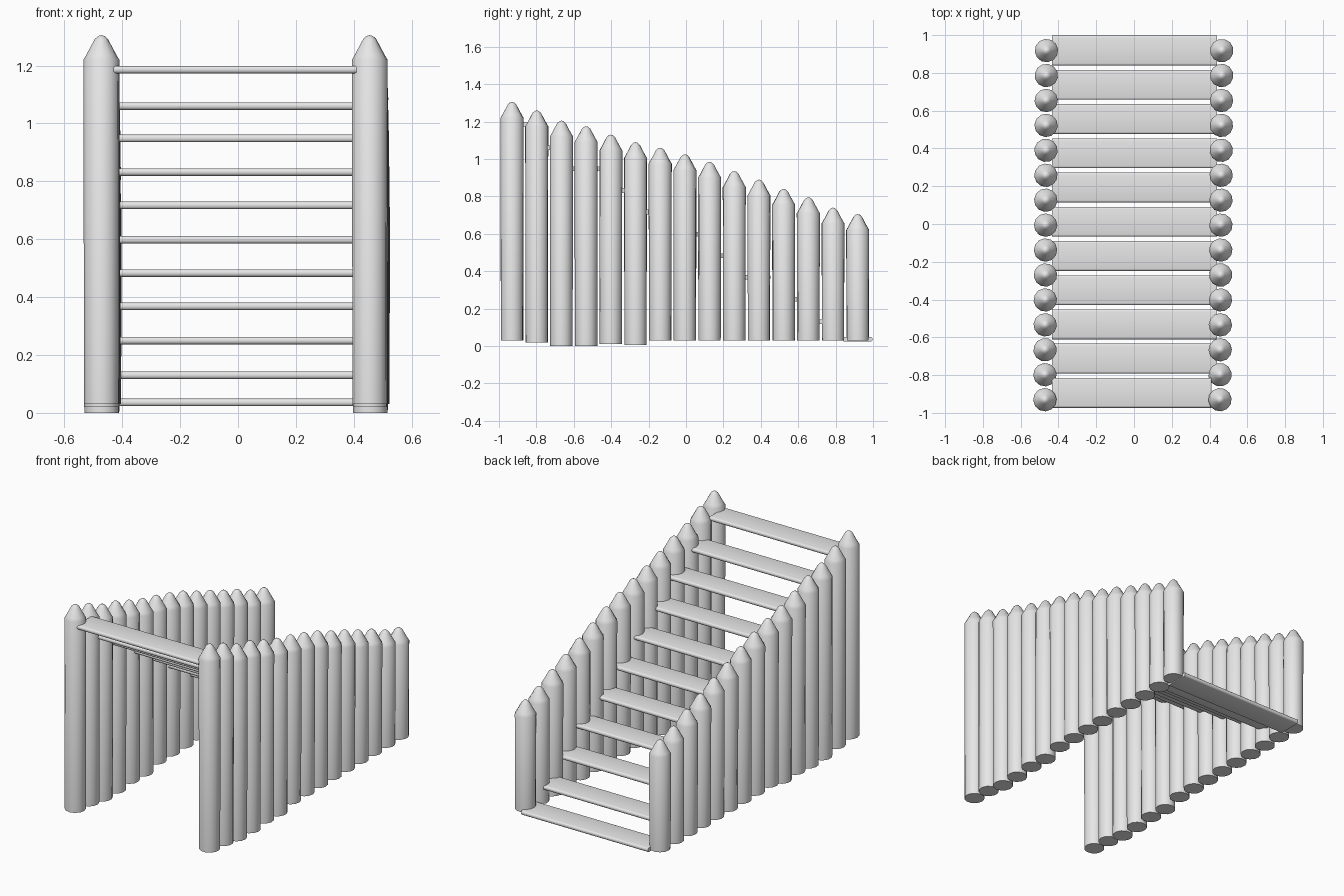
import bpy
import bmesh
import math
import random
from mathutils import Matrix, Vector

random.seed(4)
if "Cube" in bpy.data.objects:
    bpy.data.objects.remove(bpy.data.objects["Cube"])

# Plain grey for everything
GREY = (0.8, 0.8, 0.8, 1)
grey = bpy.data.materials.new("plain grey")
grey.use_nodes = True
grey.diffuse_color = GREY
grey.node_tree.nodes["Principled BSDF"].inputs["Base Color"].default_value = GREY


def finish(name, bm, angle):
    """Turn a bmesh into a shaded, coloured object."""
    bmesh.ops.recalc_face_normals(bm, faces=bm.faces)
    mesh = bpy.data.meshes.new(name)
    bm.to_mesh(mesh)
    bm.free()
    mesh.materials.append(grey)
    obj = bpy.data.objects.new(name, mesh)
    bpy.context.collection.objects.link(obj)
    bpy.ops.object.select_all(action='DESELECT')
    obj.select_set(True)
    bpy.context.view_layer.objects.active = obj
    bpy.ops.object.shade_smooth_by_angle(angle=math.radians(angle))
    return obj


def post(name, x, y, bottom, top, sides=12):
    """Log with a blunt sharpened tip."""
    bm = bmesh.new()
    turn = random.uniform(0, math.tau / sides)
    profile = [(0.06, bottom), (0.062, top - 0.085), (0.052, top - 0.068),
               (0.023, top - 0.014), (0.011, top - 0.003)]
    rings = []
    for r, z in profile:
        ring = []
        for i in range(sides):
            a = turn + math.tau * i / sides
            ring.append(bm.verts.new((x + r * math.cos(a), y + r * math.sin(a), z)))
        rings.append(ring)
    for low, high in zip(rings, rings[1:]):
        for i in range(sides):
            j = (i + 1) % sides
            bm.faces.new((low[i], low[j], high[j], high[i]))
    bm.faces.new(rings[0])
    tip = bm.verts.new((x, y, top))
    for i in range(sides):
        bm.faces.new((rings[-1][i], rings[-1][(i + 1) % sides], tip))
    finish(name, bm, 50)


def plank(name, left, right, y, z, depth=0.158, thick=0.026):
    """Step board with rounded long edges."""
    bm = bmesh.new()
    size = Matrix.Diagonal((right - left, depth, thick, 1))
    bmesh.ops.create_cube(bm, size=1, matrix=Matrix.Translation(
        Vector(((left + right) / 2, y, z))) @ size)
    long_edges = [e for e in bm.edges
                  if abs(e.verts[0].co.x - e.verts[1].co.x) > 0.1]
    bmesh.ops.bevel(bm, geom=long_edges, offset=0.011, segments=3,
                    profile=0.5, affect='EDGES')
    finish(name, bm, 40)


# Two rows of posts, tall at the front and short at the back
TOPS = [1.305, 1.26, 1.205, 1.175, 1.13, 1.09, 1.06, 1.025,
        0.985, 0.935, 0.89, 0.84, 0.795, 0.74, 0.705]
BOTTOMS = [0.03, 0.02, 0, 0, 0.01, 0.005] + [0.03] * 9
for i, (top, bottom) in enumerate(zip(TOPS, BOTTOMS)):
    y = -0.93 + i * 0.132
    post(f"left_post_{i + 1}", 0.455 + 0.0007 * i, y, bottom, top)
    post(f"right_post_{i + 1}", -0.472 + 0.0006 * i, y, bottom, top)

# Eleven steps climbing towards the front
STEP_Z = [0.036, 0.13, 0.25, 0.368, 0.483, 0.598,
          0.717, 0.832, 0.948, 1.06, 1.186]
for i, z in enumerate(STEP_Z):
    end = 0.41 if i == 10 else 0.44
    plank(f"step_{i + 1}", -0.435, end, 0.918 - i * 0.1812, z)
